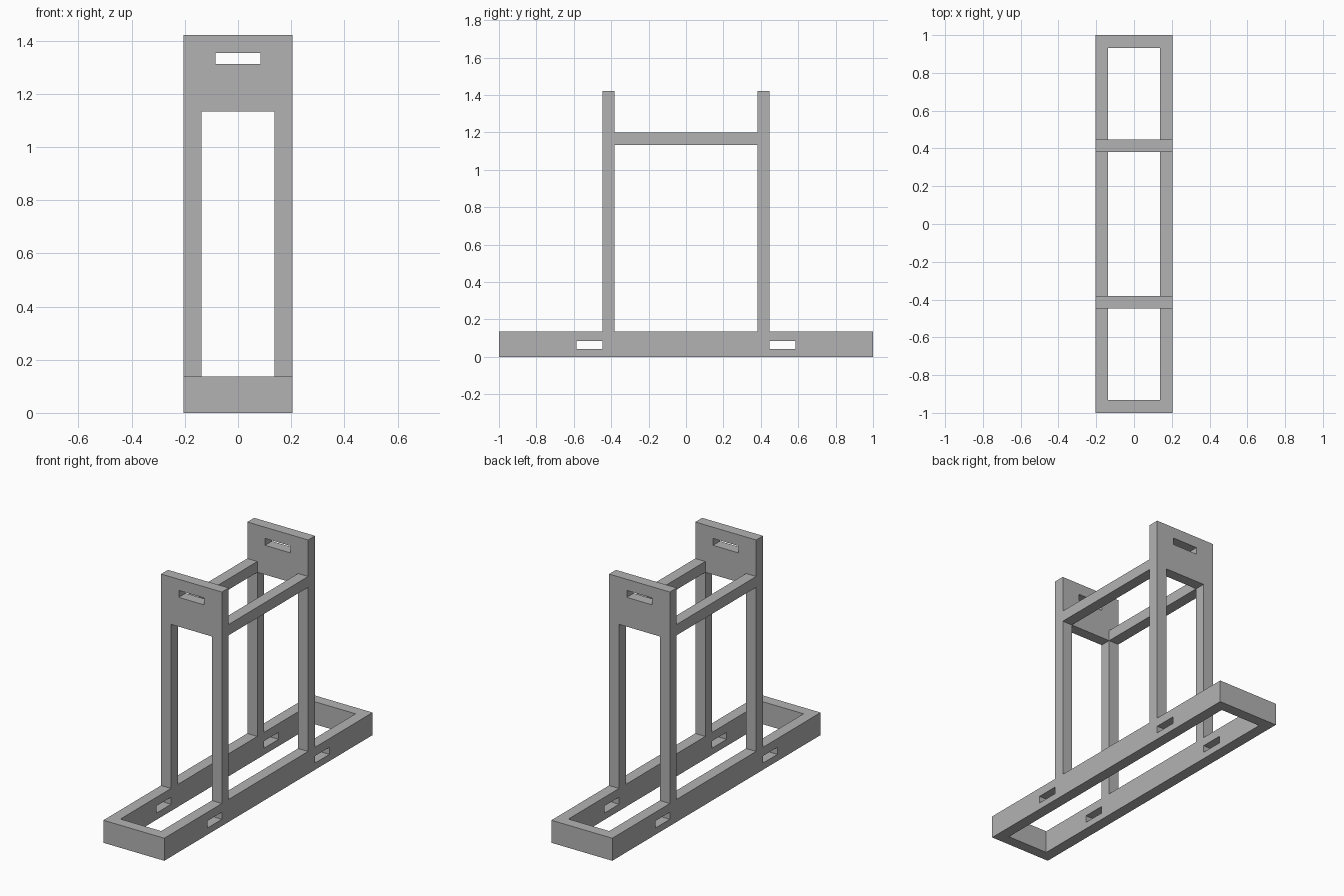
import bpy
import bmesh
from mathutils import Matrix, Vector

if "Cube" in bpy.data.objects:
    bpy.data.objects.remove(bpy.data.objects["Cube"])

# Main dimensions
HALF_W, IN_W = 0.2045, 0.137       # outer and inner half width
BASE_H, BASE_IN_Y = 0.137, 0.933   # base height, inner half length
POST_IN, POST_OUT = 0.381, 0.447   # uprights along y
BEAM_Z, RAIL_TOP, TOP = 1.134, 1.20, 1.422

grey = bpy.data.materials.new("plain grey")
grey.diffuse_color = (0.45, 0.45, 0.45, 1)
grey.use_nodes = True
grey.node_tree.nodes["Principled BSDF"].inputs["Base Color"].default_value = grey.diffuse_color


def box(name, lo, hi):
    lo, hi = Vector(lo), Vector(hi)
    bm = bmesh.new()
    bmesh.ops.create_cube(bm, size=1, matrix=Matrix.Translation((lo + hi) / 2)
                          @ Matrix.Diagonal((*(hi - lo), 1)))
    mesh = bpy.data.meshes.new(name)
    bm.to_mesh(mesh)
    bm.free()
    mesh.materials.append(grey)
    obj = bpy.data.objects.new(name, mesh)
    bpy.context.collection.objects.link(obj)
    return obj


def cut(obj, lo, hi):
    """Cut a box-shaped opening through an object."""
    cutter = box("cutter", lo, hi)
    cutter.hide_render = True
    mod = obj.modifiers.new("opening", 'BOOLEAN')
    mod.operation, mod.solver, mod.object = 'DIFFERENCE', 'EXACT', cutter
    bpy.context.view_layer.update()
    mesh = bpy.data.meshes.new_from_object(
        obj.evaluated_get(bpy.context.evaluated_depsgraph_get()))
    obj.modifiers.clear()
    obj.data = mesh
    bpy.data.objects.remove(cutter)


# Base frame with four side slots
base = box("base_frame", (-HALF_W, -1, 0), (HALF_W, 1, BASE_H))
cut(base, (-IN_W, -BASE_IN_Y, -0.1), (IN_W, BASE_IN_Y, 0.3))
for y0, y1 in ((-0.585, -POST_OUT), (POST_OUT, 0.585)):
    cut(base, (-0.3, y0, 0.041), (0.3, y1, 0.084))

# Upright end frames: two legs under a panel with a hand slot
for name, y0, y1 in (("front_upright", -POST_OUT, -POST_IN),
                     ("back_upright", POST_IN, POST_OUT)):
    upright = box(name, (-HALF_W, y0, BASE_H), (HALF_W, y1, TOP))
    cut(upright, (-IN_W, y0 - 0.1, BASE_H - 0.1), (IN_W, y1 + 0.1, BEAM_Z))
    cut(upright, (-0.085, y0 - 0.1, 1.312), (0.085, y1 + 0.1, 1.354))

# Rails joining the uprights
for name, x0, x1 in (("left_rail", -HALF_W, -IN_W), ("right_rail", IN_W, HALF_W)):
    box(name, (x0, -POST_IN, BEAM_Z), (x1, POST_IN, RAIL_TOP))
